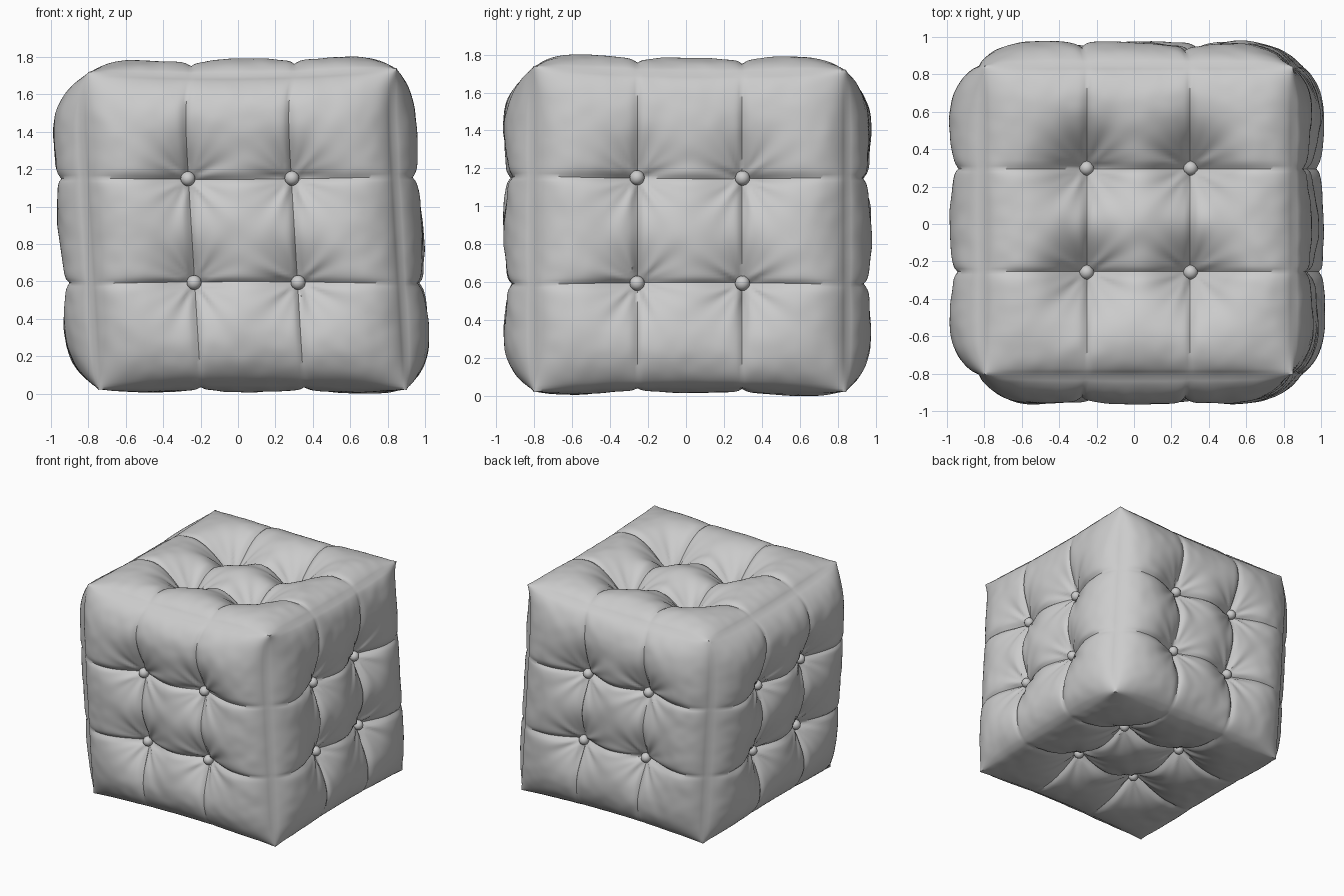
import bpy, bmesh, math
from mathutils import Vector, noise

cube = bpy.data.objects.get("Cube")
if cube:
    bpy.data.objects.remove(cube, do_unlink=True)

fabric = bpy.data.materials.new("grey_fabric")
fabric.use_nodes = True
GREY = (0.6, 0.6, 0.6, 1)
fabric.diffuse_color = GREY
fabric.node_tree.nodes["Principled BSDF"].inputs["Base Color"].default_value = GREY

N = 108                      # grid steps per face
TUFT = 0.337                 # button offset on a face
HALF = Vector((0.825, 0.825, 0.85))
CENTRE = Vector((0.025, 0.02, 0.87))
BUTTONS = [(a, b) for a in (-TUFT, TUFT) for b in (-TUFT, TUFT)]

# each side: normal, u axis, v axis, bulge height, button depth
X, Y, Z = Vector((1, 0, 0)), Vector((0, 1, 0)), Vector((0, 0, 1))
SIDES = {
    "front": (-Y, X, Z, 0.18, 0.14), "back": (Y, -X, Z, 0.15, 0.13),
    "left": (X, Y, Z, 0.155, 0.13), "right": (-X, -Y, Z, 0.185, 0.14),
    "top": (Z, X, Y, 0.115, 0.26), "bottom": (-Z, X, -Y, 0.05, 0.14),
}


def crease(d):
    """Soft valley with a sharp stitched line in the middle."""
    return 0.6 * math.exp(-abs(d) / 0.02) + 0.4 * math.exp(-abs(d) / 0.08)


def height(u, v, bulge, depth, seed):
    """Padding height above the flat face."""
    rim = ((1 - u ** 6) * (1 - v ** 6)) ** 0.75
    edge = max(abs(u), abs(v))
    h = bulge + 0.02 * noise.noise(Vector((u * 1.6, v * 1.6, seed)))
    lines = max(crease(abs(u) - TUFT), crease(abs(v) - TUFT))
    h -= 0.045 * lines * (1 - 0.4 * edge ** 4)
    for i, (a, b) in enumerate(BUTTONS):
        du, dv = u - a, v - b
        r = math.hypot(du, dv)
        h -= depth * (0.6 * math.exp(-(r / 0.27) ** 2) + 0.4 * math.exp(-r / 0.13))
        # folds fanning out from the button
        ang = math.atan2(dv, du)
        fold = math.sin(7 * ang + seed + i) + 0.7 * math.sin(13 * ang + 2 * seed - i)
        h += 0.009 * fold * min(r / 0.1, 1) * math.exp(-r / 0.22)
    # fine gathers next to the edge seams
    h += 0.012 * noise.noise(Vector((u * 9, v * 9, seed))) * edge ** 4
    return rim * h


def place(side, u, v, seed, lift=0.0):
    n, a, b, bulge, depth = side
    p = n + a * u + b * v
    # seams sag between the corners
    sag = 1 - 0.04 * (1 - (p.x * p.y) ** 2)
    q = Vector((p.x * HALF.x, p.y * HALF.y, p.z * HALF.z * sag)) + CENTRE
    q += n * (height(u, v, bulge, depth, seed) + lift)
    # the sides lean slightly, the top is a little uneven
    up = max(p.z, 0)
    q.x += 0.06 * (0.9 - q.z) * (1 - up ** 6)
    q.z += 0.01 * (p.x - p.y) * up
    return q


def finish(bm, name, angle):
    mesh = bpy.data.meshes.new(name)
    bm.to_mesh(mesh)
    bm.free()
    mesh.materials.append(fabric)
    obj = bpy.data.objects.new(name, mesh)
    bpy.context.collection.objects.link(obj)
    bpy.ops.object.select_all(action='DESELECT')
    obj.select_set(True)
    bpy.context.view_layer.objects.active = obj
    bpy.ops.object.shade_smooth_by_angle(angle=math.radians(angle))


# padded cushion body: six quilted grids welded along the seams
bm = bmesh.new()
for k, side in enumerate(SIDES.values()):
    rows = [[bm.verts.new(place(side, 2 * i / N - 1, 2 * j / N - 1, k * 3.7))
             for i in range(N + 1)] for j in range(N + 1)]
    for j in range(N):
        for i in range(N):
            bm.faces.new((rows[j][i], rows[j][i + 1], rows[j + 1][i + 1], rows[j + 1][i]))
bmesh.ops.remove_doubles(bm, verts=bm.verts, dist=0.0005)
bmesh.ops.recalc_face_normals(bm, faces=bm.faces)
finish(bm, "cushion_body", 50)

# round buttons in the tufts
for k, (name, side) in enumerate(SIDES.items()):
    for i, (a, b) in enumerate(BUTTONS):
        bm = bmesh.new()
        bmesh.ops.create_uvsphere(bm, u_segments=20, v_segments=12, radius=0.039)
        turn = side[0].to_track_quat('Z', 'Y').to_matrix()
        bmesh.ops.rotate(bm, matrix=turn, verts=bm.verts)
        bmesh.ops.translate(bm, vec=place(side, a, b, k * 3.7, 0.04), verts=bm.verts)
        finish(bm, f"{name}_button_{i + 1}", 60)
